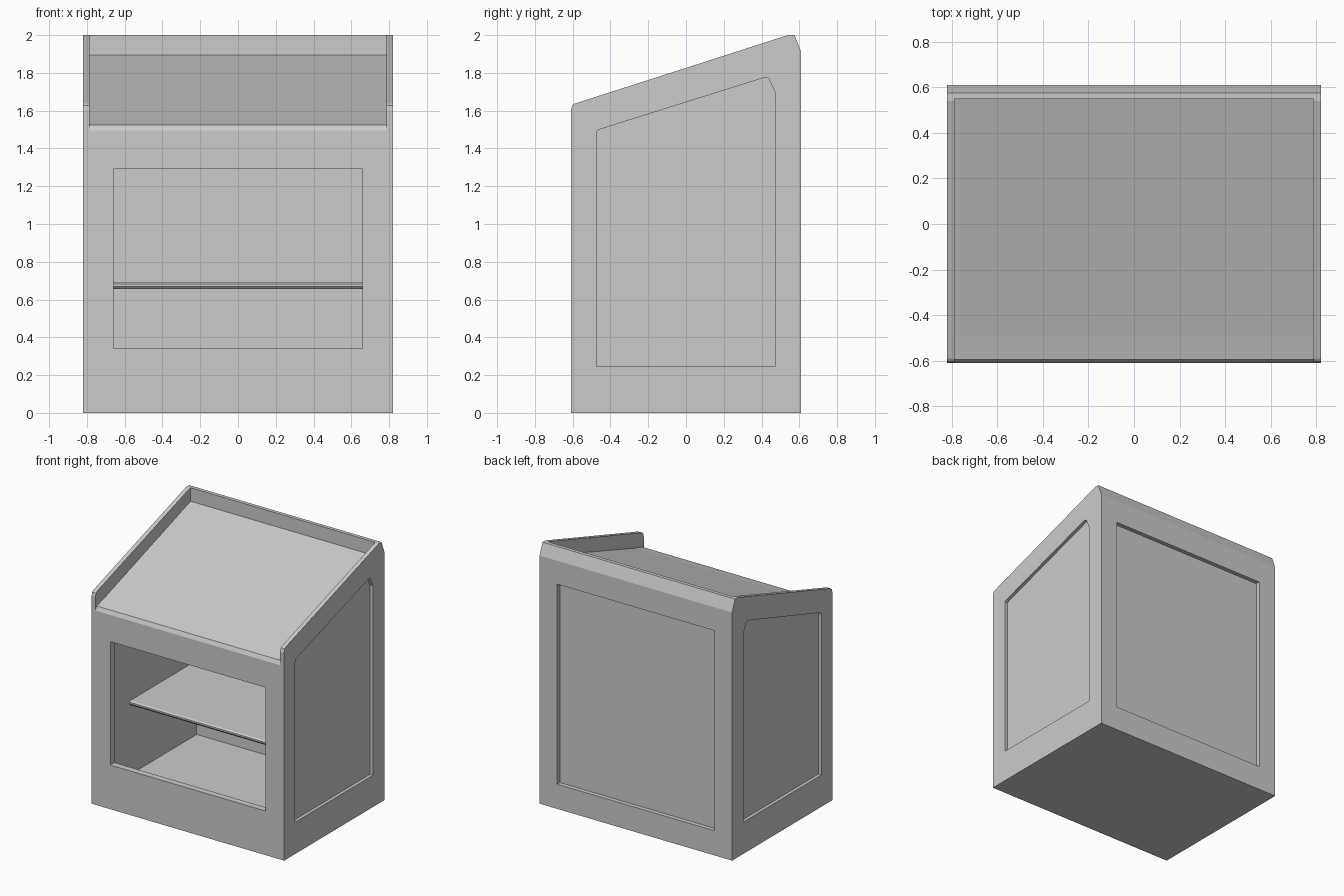
import bpy

if "Cube" in bpy.data.objects:
    bpy.data.objects.remove(bpy.data.objects["Cube"])


def prism(name, profile, x0, x1):
    """Extrude a (y, z) profile from x0 to x1."""
    n = len(profile)
    verts = [(x, y, z) for x in (x0, x1) for y, z in profile]
    faces = [tuple(range(n))[::-1], tuple(range(n, 2 * n))]
    faces += [(i, (i + 1) % n, n + (i + 1) % n, n + i) for i in range(n)]
    mesh = bpy.data.meshes.new(name)
    mesh.from_pydata(verts, [], faces)
    obj = bpy.data.objects.new(name, mesh)
    bpy.context.collection.objects.link(obj)
    return obj


def rect(y0, y1, z0, z1):
    return [(y0, z0), (y1, z0), (y1, z1), (y0, z1)]


def cut(body, profile, x0, x1):
    """Subtract a prism from the body and drop the cutter."""
    cutter = prism("cutter", profile, x0, x1)
    cutter.hide_render = True
    mod = body.modifiers.new("cut", 'BOOLEAN')
    mod.operation = 'DIFFERENCE'
    mod.solver = 'EXACT'
    mod.object = cutter
    deps = bpy.context.evaluated_depsgraph_get()
    mesh = bpy.data.meshes.new_from_object(body.evaluated_get(deps))
    body.modifiers.clear()
    body.data = mesh
    bpy.data.objects.remove(cutter)


# Lectern shell with sloping top and chamfered upper corners
cabinet = prism("lectern_cabinet", [
    (-0.61, 0), (0.61, 0), (0.61, 1.91), (0.575, 2.0), (0.54, 2.0),
    (-0.59, 1.637), (-0.603, 1.627), (-0.61, 1.60)], -0.82, 0.82)

# Sunken reading surface, open at the front lip
cut(cabinet, [(-0.7, 1.345), (-0.61, 1.495), (-0.595, 1.525), (-0.49, 1.555),
              (0.547, 1.895), (0.547, 2.2), (-0.7, 2.2)], -0.787, 0.787)

# Hollow interior and front opening
cut(cabinet, [(-0.56, 0.12), (0.536, 0.12), (0.536, 1.79), (-0.56, 1.43)],
    -0.727, 0.727)
cut(cabinet, rect(-0.7, -0.5, 0.34, 1.29), -0.66, 0.66)

# Recessed side panels
side_panel = [(-0.475, 0.245), (0.47, 0.245), (0.47, 1.70), (0.437, 1.772),
              (0.415, 1.775), (-0.46, 1.50), (-0.472, 1.492), (-0.475, 1.475)]
for s in (-1, 1):
    cut(cabinet, side_panel, *sorted((s * 0.795, s * 0.9)))

# Recessed back panel
cut(cabinet, rect(0.577, 0.7, 0.19, 1.73), -0.67, 0.67)

# Inner shelf with chamfered front edge
prism("shelf", [(-0.27, 0.655), (0.55, 0.655), (0.55, 0.69), (-0.272, 0.69),
                (-0.284, 0.682), (-0.284, 0.67)], -0.74, 0.74)
